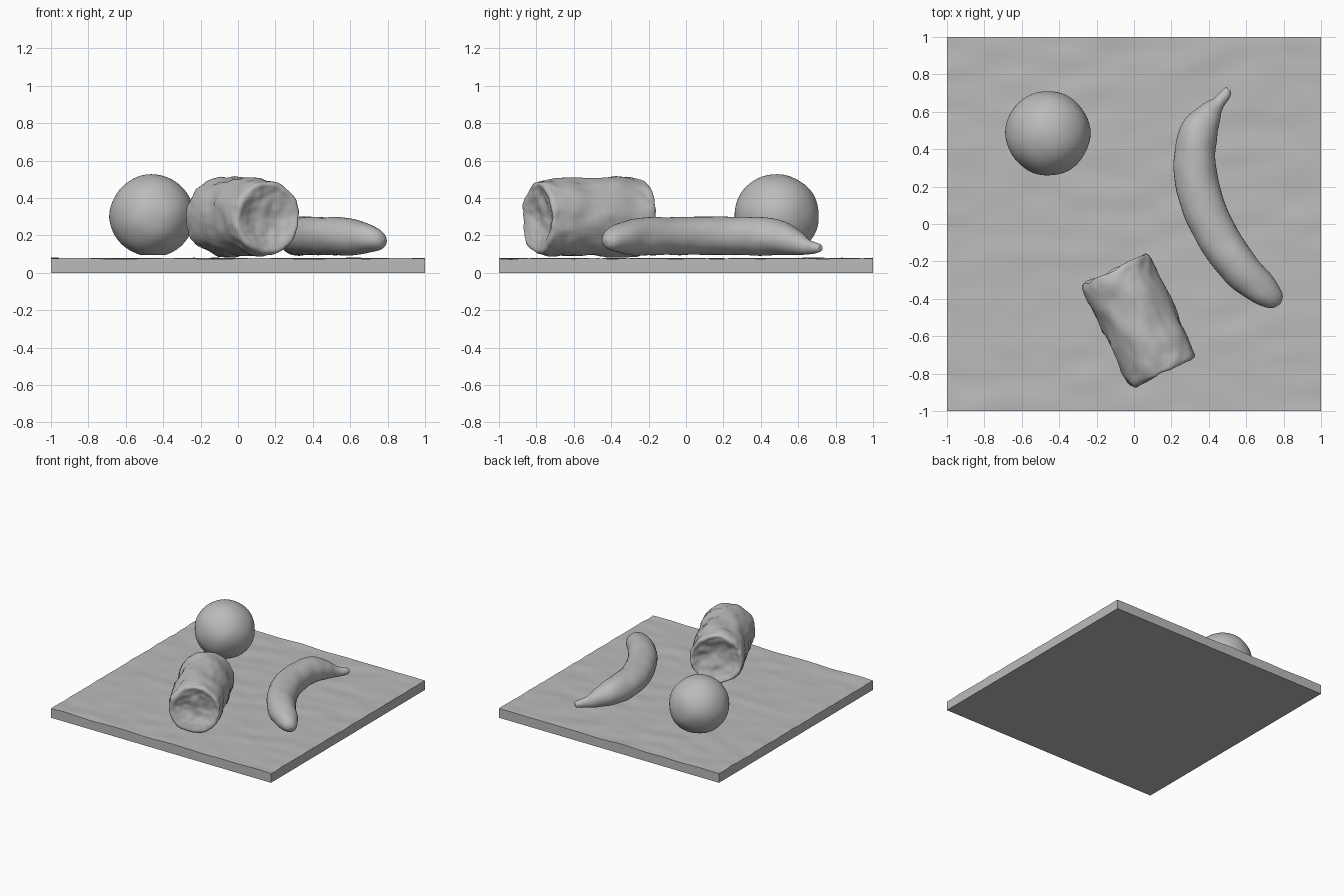
import bpy, bmesh, math
from mathutils import Vector, noise

if "Cube" in bpy.data.objects:
    bpy.data.objects.remove(bpy.data.objects["Cube"])

grey = bpy.data.materials.new("clay grey")
grey.diffuse_color = (0.5, 0.5, 0.5, 1)
grey.use_nodes = True
grey.node_tree.nodes["Principled BSDF"].inputs["Base Color"].default_value = grey.diffuse_color


def finish(name, bm, angle=50):
    bmesh.ops.remove_doubles(bm, verts=bm.verts, dist=0.0005)
    bmesh.ops.recalc_face_normals(bm, faces=bm.faces)
    mesh = bpy.data.meshes.new(name)
    bm.to_mesh(mesh)
    bm.free()
    mesh.materials.append(grey)
    ob = bpy.data.objects.new(name, mesh)
    bpy.context.collection.objects.link(ob)
    bpy.ops.object.select_all(action='DESELECT')
    ob.select_set(True)
    bpy.context.view_layer.objects.active = ob
    bpy.ops.object.shade_smooth_by_angle(angle=math.radians(angle))
    return ob


def roughen(bm, scale, amount, seed):
    # Hand-modelled bumps along the surface normals
    bm.normal_update()
    for v in bm.verts:
        n = noise.noise(v.co * scale + Vector((seed, 0, 0)))
        v.co += v.normal * n * amount


def spline(points, steps):
    # Catmull-Rom interpolation of any-length tuples
    p = [points[0]] + points + [points[-1]]
    out = []
    for i in range(1, len(p) - 2):
        for k in range(steps):
            t = k / steps
            out.append([0.5 * (2 * b + (c - a) * t + (2 * a - 5 * b + 4 * c - d) * t ** 2
                               + (3 * b - a - 3 * c + d) * t ** 3)
                        for a, b, c, d in zip(*p[i - 1:i + 3])])
    return out + [list(points[-1])]


def loft(sections, sides=40, direction=None):
    # Sections are x, y, z, half width, half height
    bm = bmesh.new()
    rings = []
    for i, (x, y, z, w, h) in enumerate(sections):
        a, b = sections[max(i - 1, 0)], sections[min(i + 1, len(sections) - 1)]
        d = direction or Vector((b[0] - a[0], b[1] - a[1])).normalized()
        ring = []
        for k in range(sides):
            t = 2 * math.pi * k / sides
            c = max(w, 0) * math.cos(t)
            ring.append(bm.verts.new((x - d.y * c, y + d.x * c, z + max(h, 0) * math.sin(t))))
        rings.append(ring)
    for r, s in zip(rings, rings[1:]):
        for k in range(sides):
            m = (k + 1) % sides
            bm.faces.new((r[k], r[m], s[m], s[k]))
    bmesh.ops.remove_doubles(bm, verts=bm.verts, dist=0.0005)
    bmesh.ops.recalc_face_normals(bm, faces=bm.faces)
    return bm


# Square board with a gently uneven top
bm = bmesh.new()
bmesh.ops.create_grid(bm, x_segments=60, y_segments=60, size=1)
for v in bm.verts:
    v.co.z = 0.076 + 0.007 * noise.noise(Vector((v.co.x * 4, v.co.y * 9, 2)))
rim = [e for e in bm.edges if e.is_boundary]
skirt = bmesh.ops.extrude_edge_only(bm, edges=rim)["geom"]
for g in skirt:
    if isinstance(g, bmesh.types.BMVert):
        g.co.z = 0
bmesh.ops.holes_fill(bm, edges=[e for e in bm.edges if e.is_boundary], sides=0)
finish("board", bm, 40)

# Round fruit, slightly flattened underneath
bm = bmesh.new()
bmesh.ops.create_icosphere(bm, subdivisions=5, radius=1)
for v in bm.verts:
    v.co = Vector((-0.46, 0.485, 0.306)) + Vector((v.co.x * 0.226, v.co.y * 0.226, v.co.z * 0.22))
roughen(bm, 7, 0.006, 4)
for v in bm.verts:
    v.co.z = max(v.co.z, 0.094)
finish("round_fruit", bm)

# Log with rumpled sides and dished ends: distance along the axis, radius
axis = Vector((0.434, -0.9)).normalized()
profile = [(0.215, 0), (0.21, 0.09), (0.19, 0.15), (0.17, 0.185), (0.19, 0.203), (0.27, 0.208),
           (0.45, 0.207), (0.65, 0.202), (0.75, 0.199), (0.785, 0.182), (0.775, 0.14),
           (0.755, 0.08), (0.75, 0)]
sections = [(0.434 * s - 0.18, -0.9 * s - 0.087, 0.301 - 0.01 * s, r * 0.985, r)
            for s, r in spline(profile, 5)]
bm = loft(sections, 64, axis)
roughen(bm, 9, 0.014, 9)
roughen(bm, 24, 0.007, 3)
finish("log", bm)

# Curved banana, from the stem to the blunt tip
banana = [(0.505, 0.725, 0.132, 0, 0), (0.50, 0.72, 0.132, 0.02, 0.02),
          (0.485, 0.69, 0.132, 0.03, 0.03), (0.45, 0.645, 0.14, 0.036, 0.042),
          (0.40, 0.585, 0.168, 0.068, 0.072), (0.345, 0.48, 0.19, 0.10, 0.098),
          (0.325, 0.30, 0.196, 0.114, 0.103), (0.37, 0.10, 0.197, 0.114, 0.102),
          (0.46, -0.09, 0.197, 0.112, 0.102), (0.575, -0.245, 0.195, 0.103, 0.10),
          (0.67, -0.335, 0.188, 0.09, 0.086), (0.735, -0.39, 0.18, 0.067, 0.062),
          (0.768, -0.417, 0.175, 0.04, 0.036), (0.779, -0.426, 0.175, 0, 0)]
bm = loft(spline(banana, 6), 36)
roughen(bm, 9, 0.007, 6)
finish("banana", bm)
